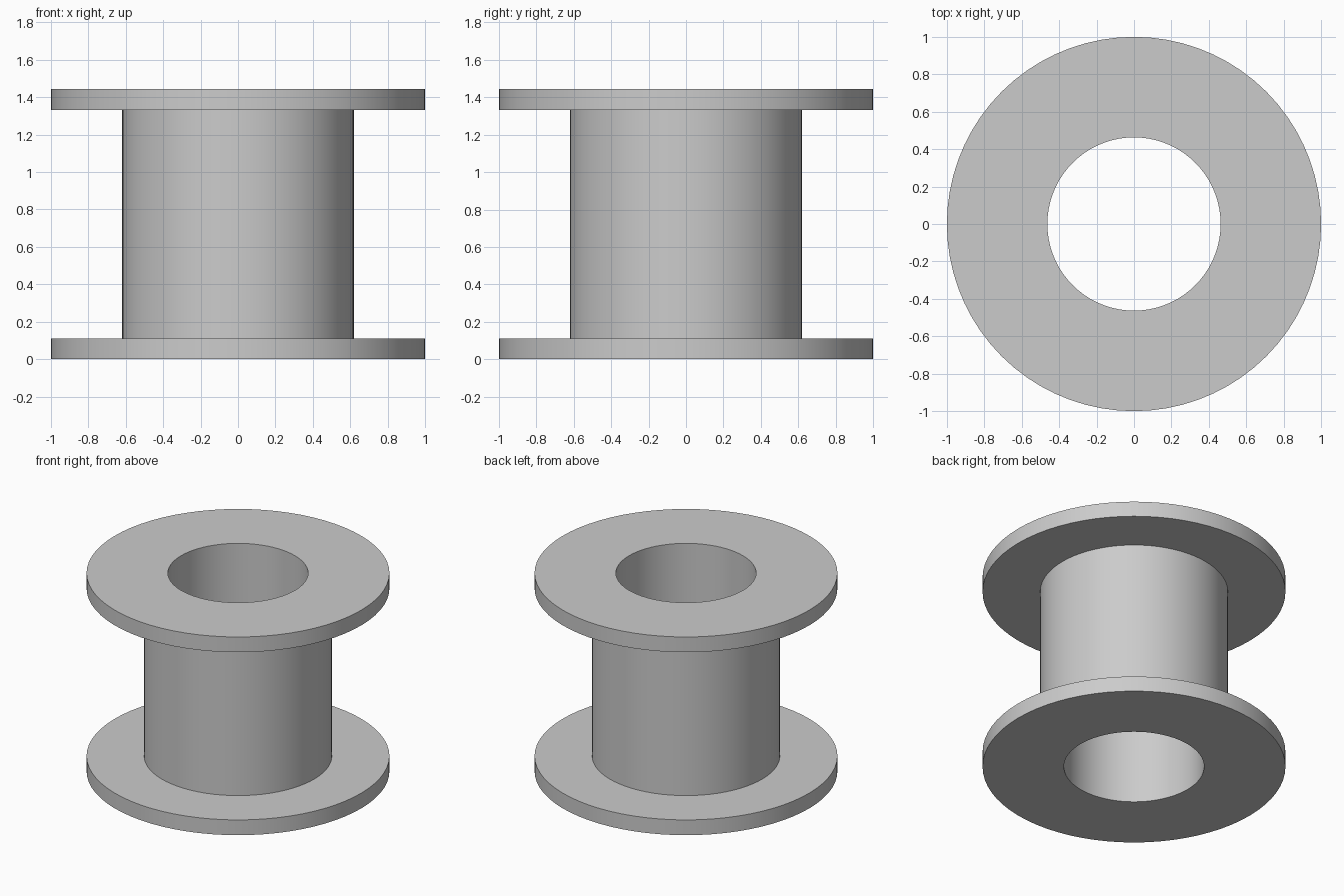
import bpy
import bmesh
from math import cos, sin, tau, radians

cube = bpy.data.objects.get("Cube")
if cube:
    bpy.data.objects.remove(cube, do_unlink=True)

SEGMENTS = 72
HEIGHT, FLANGE = 1.444, 0.111
RIM, BARREL, BORE = 1.0, 0.62, 0.463

grey = bpy.data.materials.new("light_grey")
grey.use_nodes = True
colour = (0.6, 0.6, 0.6, 1)
grey.diffuse_color = colour
grey.node_tree.nodes["Principled BSDF"].inputs["Base Color"].default_value = colour


def lathe(name, profile):
    """Revolve a closed (radius, z) profile around the z axis."""
    bm = bmesh.new()
    rings = [[bm.verts.new((r * cos(tau * i / SEGMENTS), r * sin(tau * i / SEGMENTS), z))
              for i in range(SEGMENTS)] for r, z in profile]
    for a, b in zip(rings, rings[1:] + rings[:1]):
        for i in range(SEGMENTS):
            j = (i + 1) % SEGMENTS
            bm.faces.new((a[i], a[j], b[j], b[i]))
    bmesh.ops.recalc_face_normals(bm, faces=bm.faces)
    mesh = bpy.data.meshes.new(name)
    bm.to_mesh(mesh)
    bm.free()
    mesh.materials.append(grey)
    obj = bpy.data.objects.new(name, mesh)
    bpy.context.collection.objects.link(obj)
    bpy.ops.object.select_all(action="DESELECT")
    obj.select_set(True)
    bpy.context.view_layer.objects.active = obj
    bpy.ops.object.shade_smooth_by_angle(angle=radians(30))


# Hollow spool: lower flange, barrel, upper flange and straight bore
lathe("spool", [
    (BORE, 0), (RIM, 0), (RIM, FLANGE), (BARREL, FLANGE),
    (BARREL, HEIGHT - FLANGE), (RIM, HEIGHT - FLANGE), (RIM, HEIGHT), (BORE, HEIGHT),
])
